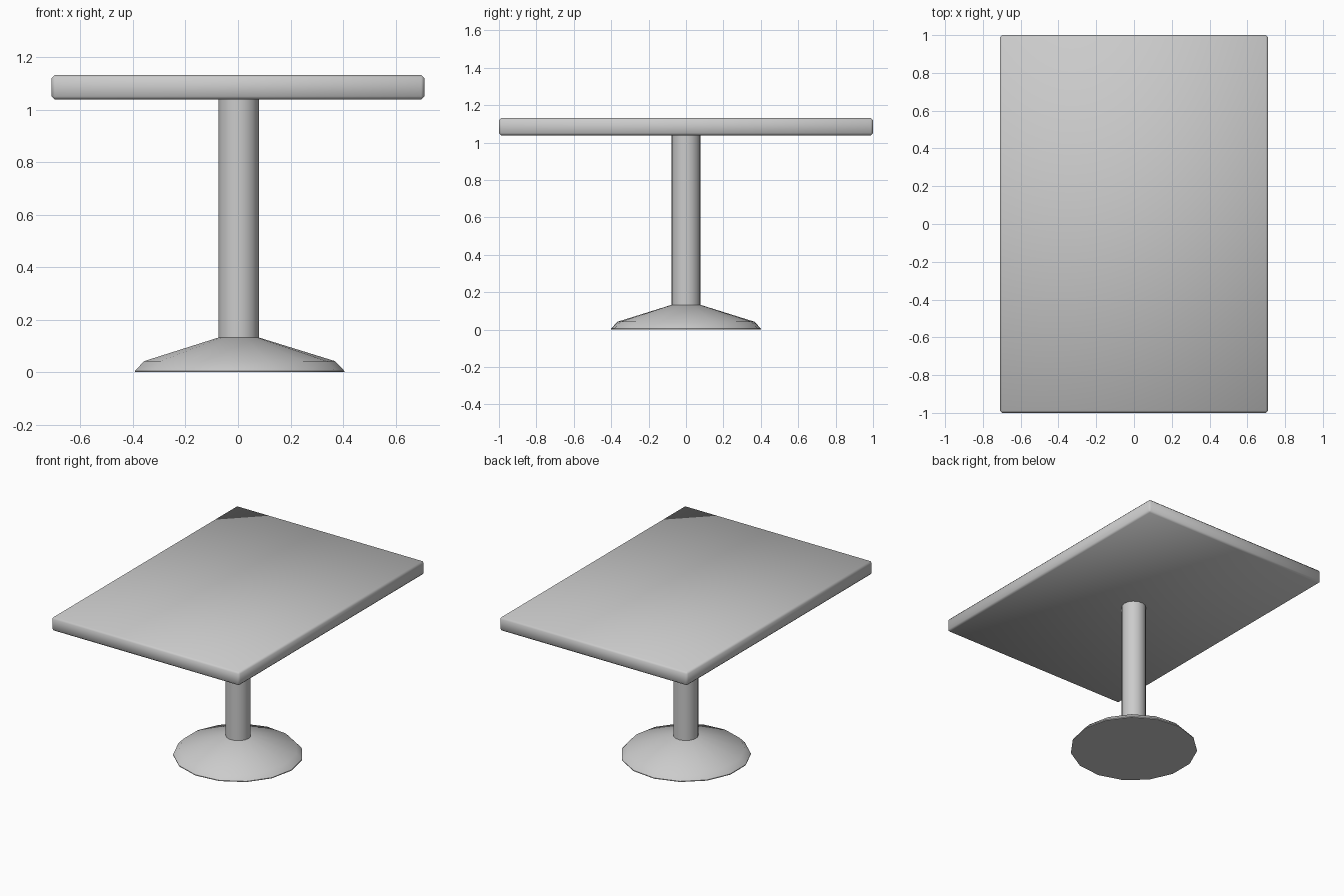
import bpy, bmesh, math

if "Cube" in bpy.data.objects:
    bpy.data.objects.remove(bpy.data.objects["Cube"])

SIDES = 15


def add_object(name, bm, angle):
    bmesh.ops.recalc_face_normals(bm, faces=bm.faces)
    mesh = bpy.data.meshes.new(name)
    bm.to_mesh(mesh)
    bm.free()
    obj = bpy.data.objects.new(name, mesh)
    bpy.context.collection.objects.link(obj)
    bpy.ops.object.select_all(action='DESELECT')
    obj.select_set(True)
    bpy.context.view_layer.objects.active = obj
    bpy.ops.object.shade_smooth_by_angle(angle=math.radians(angle))
    return obj


def lathe(name, profile, x=0.0):
    """Closed round part from (radius, height) rings, with flat end caps."""
    bm = bmesh.new()
    rings = []
    for r, z in profile:
        rings.append([bm.verts.new((x + r * math.cos(math.tau * i / SIDES),
                                    r * math.sin(math.tau * i / SIDES), z))
                      for i in range(SIDES)])
    for low, high in zip(rings, rings[1:]):
        for i in range(SIDES):
            j = (i + 1) % SIDES
            bm.faces.new((low[i], low[j], high[j], high[i]))
    bm.faces.new(rings[0][::-1])
    bm.faces.new(rings[-1])
    return add_object(name, bm, 40)


# Flared pedestal foot
lathe("pedestal_base", [(0.403, 0.0), (0.403, 0.005), (0.368, 0.042), (0.078, 0.132)], 0.002)

# Central column
lathe("column", [(0.078, 0.125), (0.078, 1.045)], 0.002)

# Rectangular top with small chamfered edges
bm = bmesh.new()
bmesh.ops.create_cube(bm, size=1)
bmesh.ops.scale(bm, vec=(1.42, 2.0, 0.093), verts=bm.verts)
bmesh.ops.translate(bm, vec=(0, 0, 1.085), verts=bm.verts)
bmesh.ops.bevel(bm, geom=bm.edges[:], offset=0.012, segments=1,
                affect='EDGES', profile=0.5)
add_object("table_top", bm, 60)
